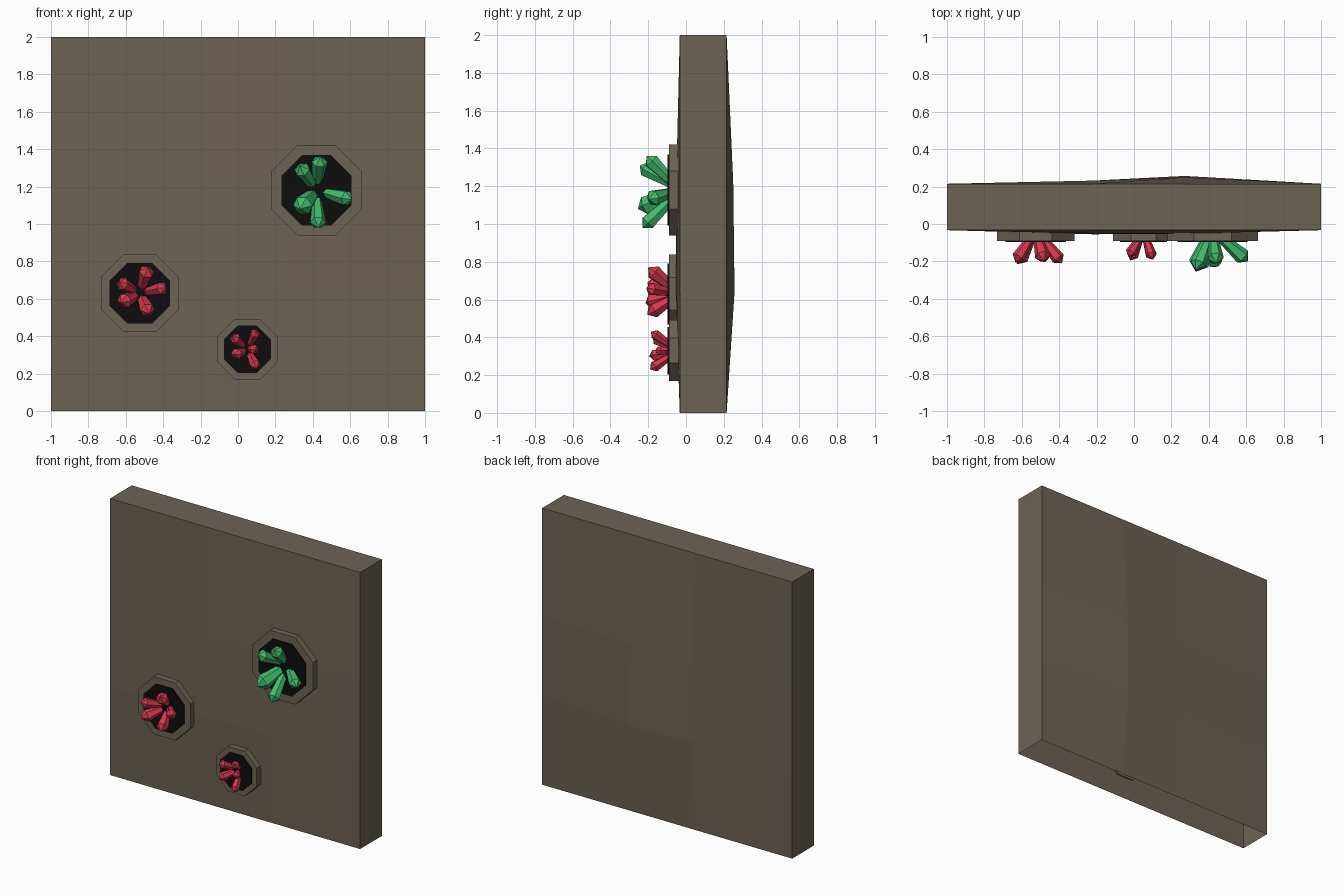
import bpy, bmesh, math
from mathutils import Vector, Matrix

cube = bpy.data.objects.get("Cube")
if cube:
    bpy.data.objects.remove(cube, do_unlink=True)


def material(name, rgb):
    m = bpy.data.materials.new(name)
    m.use_nodes = True
    m.diffuse_color = (*rgb, 1)
    bsdf = m.node_tree.nodes["Principled BSDF"]
    bsdf.inputs["Base Color"].default_value = (*rgb, 1)
    bsdf.inputs["Roughness"].default_value = 0.9
    return m


STONE = material("brown stone", (0.15, 0.125, 0.092))
BLACK = material("black hollow", (0.004, 0.004, 0.004))
RED = material("red crystal", (0.68, 0.04, 0.08))
GREEN = material("green crystal", (0.053, 0.50, 0.155))


def finish(bm, name, mat):
    mesh = bpy.data.meshes.new(name)
    bm.to_mesh(mesh)
    bm.free()
    mesh.materials.append(mat)
    obj = bpy.data.objects.new(name, mesh)
    bpy.context.collection.objects.link(obj)
    return obj


# Rock slab: two bulging grids joined by side walls, open underneath
def slab():
    bm = bmesh.new()
    xs, zs = (-1, -0.22, 0.27, 1), (0, 0.64, 1.22, 2)
    front_y = {(1, 1): -0.055, (2, 1): -0.05, (1, 2): -0.05, (2, 2): -0.052}
    back_y = {(1, 1): 0.232, (2, 1): 0.257, (1, 2): 0.232, (2, 2): 0.25}
    grids = []
    for bulge, edge in ((front_y, -0.033), (back_y, 0.215)):
        grids.append([[bm.verts.new((x, bulge.get((i, j), edge), z))
                       for j, z in enumerate(zs)] for i, x in enumerate(xs)])
    f, b = grids
    for i in range(3):
        for j in range(3):
            for g, step in ((f, 1), (b, -1)):
                quad = [g[i][j], g[i + 1][j], g[i + 1][j + 1], g[i][j + 1]]
                bm.faces.new(quad[::step])
        bm.faces.new((f[i][3], f[i + 1][3], b[i + 1][3], b[i][3]))
        bm.faces.new((f[3][i], b[3][i], b[3][i + 1], f[3][i + 1]))
        bm.faces.new((f[0][i], f[0][i + 1], b[0][i + 1], b[0][i]))
    finish(bm, "rock_slab", STONE)


# Flat-sided octagonal block between two depths
def octagon(name, x, z, half_width, y0, y1, mat):
    bm = bmesh.new()
    r = half_width / math.cos(math.pi / 8)
    place = (Matrix.Translation((x, (y0 + y1) / 2, z))
             @ Matrix.Rotation(math.pi / 2, 4, 'X')
             @ Matrix.Rotation(math.pi / 8, 4, 'Z'))
    bmesh.ops.create_cone(bm, cap_ends=True, segments=8, radius1=r, radius2=r,
                          depth=abs(y1 - y0), matrix=place)
    finish(bm, name, mat)


# Six-sided crystal: narrow root, wide shoulder, pointed tip
def crystal(name, root, tip, radius, mat):
    root, tip = Vector(root), Vector(tip)
    axis = tip - root
    length = axis.length
    turn = axis.to_track_quat('Z', 'Y')
    bm = bmesh.new()
    rings = []
    for r, h in ((radius * 0.6, 0), (radius, length - radius * 0.9)):
        rings.append([bm.verts.new(root + turn @ Vector(
            (r * math.cos(k * math.pi / 3), r * math.sin(k * math.pi / 3), h)))
            for k in range(6)])
    point = bm.verts.new(tip)
    low, high = rings
    bm.faces.new(low[::-1])
    for k in range(6):
        n = (k + 1) % 6
        bm.faces.new((low[k], low[n], high[n], high[k]))
        bm.faces.new((high[k], high[n], point))
    finish(bm, name, mat)


# Each geode: rim, dark hollow and a spray of crystals (x, y, z of tip, radius)
def geode(name, x, z, outer, inner, mat, tips):
    octagon(name + "_rim", x, z, outer, -0.09, -0.03, STONE)
    octagon(name + "_hollow", x, z, inner, -0.097, -0.088, BLACK)
    for n, (tx, ty, tz, r) in enumerate(tips, 1):
        root = (x + (tx - x) * 0.25, -0.075, z + (tz - z) * 0.25)
        crystal(f"{name}_crystal_{n}", root, (tx, ty, tz), r, mat)


slab()
geode("green_geode", 0.42, 1.18, 0.242, 0.188, GREEN, [
    (0.44, -0.21, 1.36, 0.043), (0.33, -0.245, 1.31, 0.043),
    (0.33, -0.255, 1.08, 0.055), (0.43, -0.23, 0.98, 0.043),
    (0.61, -0.20, 1.13, 0.043)])
geode("large_red_geode", -0.525, 0.63, 0.208, 0.162, RED, [
    (-0.48, -0.20, 0.77, 0.042), (-0.385, -0.21, 0.66, 0.036),
    (-0.635, -0.205, 0.69, 0.036), (-0.625, -0.215, 0.58, 0.042),
    (-0.475, -0.205, 0.52, 0.042)])
geode("small_red_geode", 0.05, 0.33, 0.162, 0.126, RED, [
    (0.10, -0.185, 0.43, 0.028), (-0.03, -0.175, 0.40, 0.03),
    (-0.02, -0.195, 0.30, 0.032), (0.095, -0.165, 0.33, 0.026),
    (0.10, -0.19, 0.23, 0.03)])
